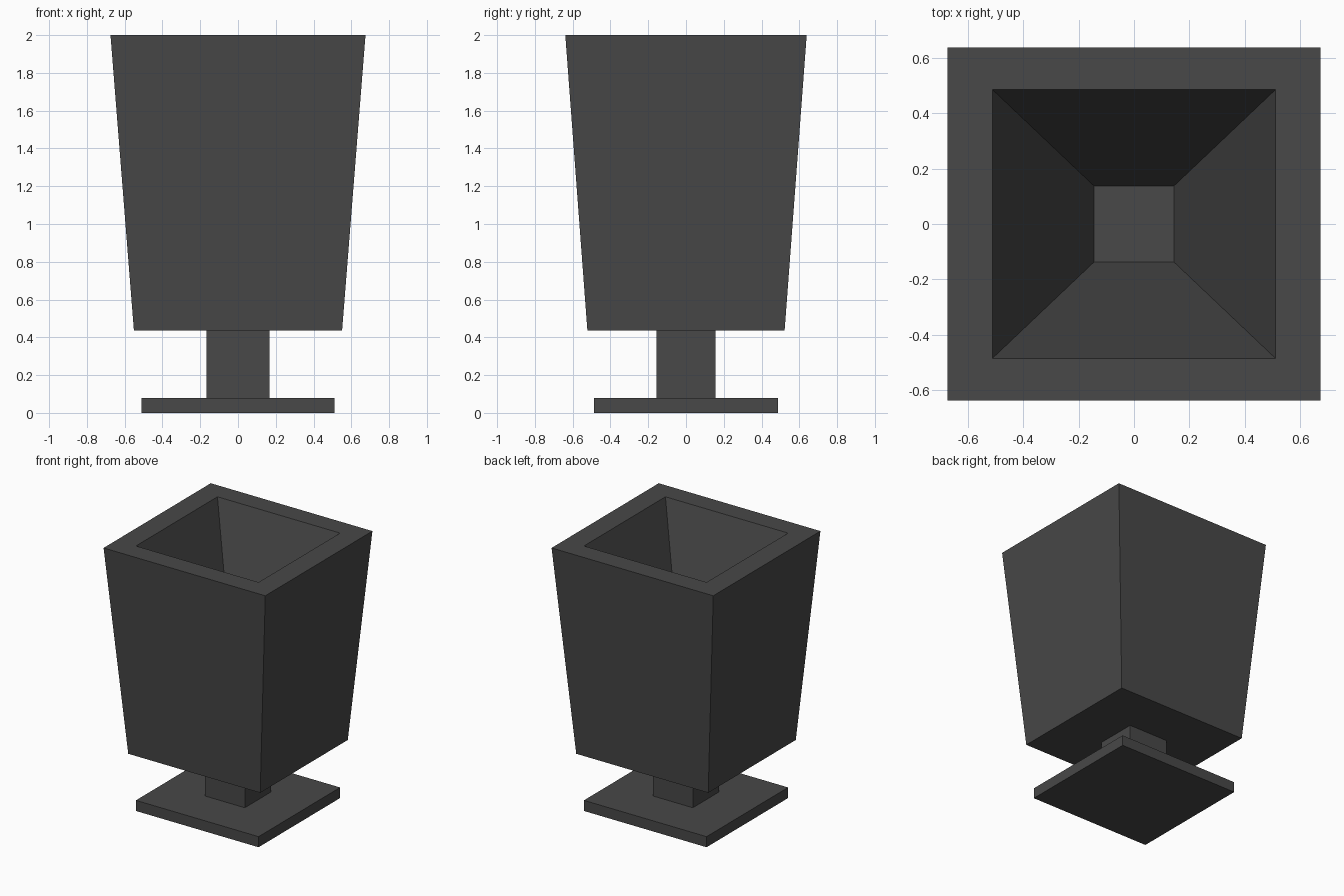
import bpy, bmesh

if "Cube" in bpy.data.objects:
    bpy.data.objects.remove(bpy.data.objects["Cube"])

# single dark grey stone colour
stone = bpy.data.materials.new("dark_grey_stone")
stone.diffuse_color = (0.065, 0.065, 0.065, 1)
stone.use_nodes = True
stone.node_tree.nodes["Principled BSDF"].inputs["Base Color"].default_value = stone.diffuse_color


def square_stack(name, levels, cap_end=True):
    """Loft rectangular rings given as (half x, half y, z), capped at both ends."""
    bm = bmesh.new()
    rings = []
    for hx, hy, z in levels:
        rings.append([bm.verts.new((sx * hx, sy * hy, z))
                      for sx, sy in ((-1, -1), (1, -1), (1, 1), (-1, 1))])
    for a, b in zip(rings, rings[1:]):
        for i in range(4):
            j = (i + 1) % 4
            bm.faces.new((a[i], a[j], b[j], b[i]))
    bm.faces.new(rings[0][::-1])
    bm.faces.new(rings[-1])
    bmesh.ops.recalc_face_normals(bm, faces=bm.faces)
    mesh = bpy.data.meshes.new(name)
    bm.to_mesh(mesh)
    bm.free()
    mesh.materials.append(stone)
    obj = bpy.data.objects.new(name, mesh)
    bpy.context.collection.objects.link(obj)
    return obj


# flat foot slab
square_stack("foot_slab", [(0.512, 0.486, 0), (0.512, 0.486, 0.08)])

# short square stem
square_stack("stem", [(0.167, 0.157, 0.08), (0.167, 0.157, 0.435)])

# flared planter body: outside wall, flat rim, then tapered cavity down to its floor
square_stack("planter_body", [(0.551, 0.522, 0.435), (0.675, 0.639, 2.0),
                              (0.512, 0.486, 2.0), (0.145, 0.138, 0.94)])
